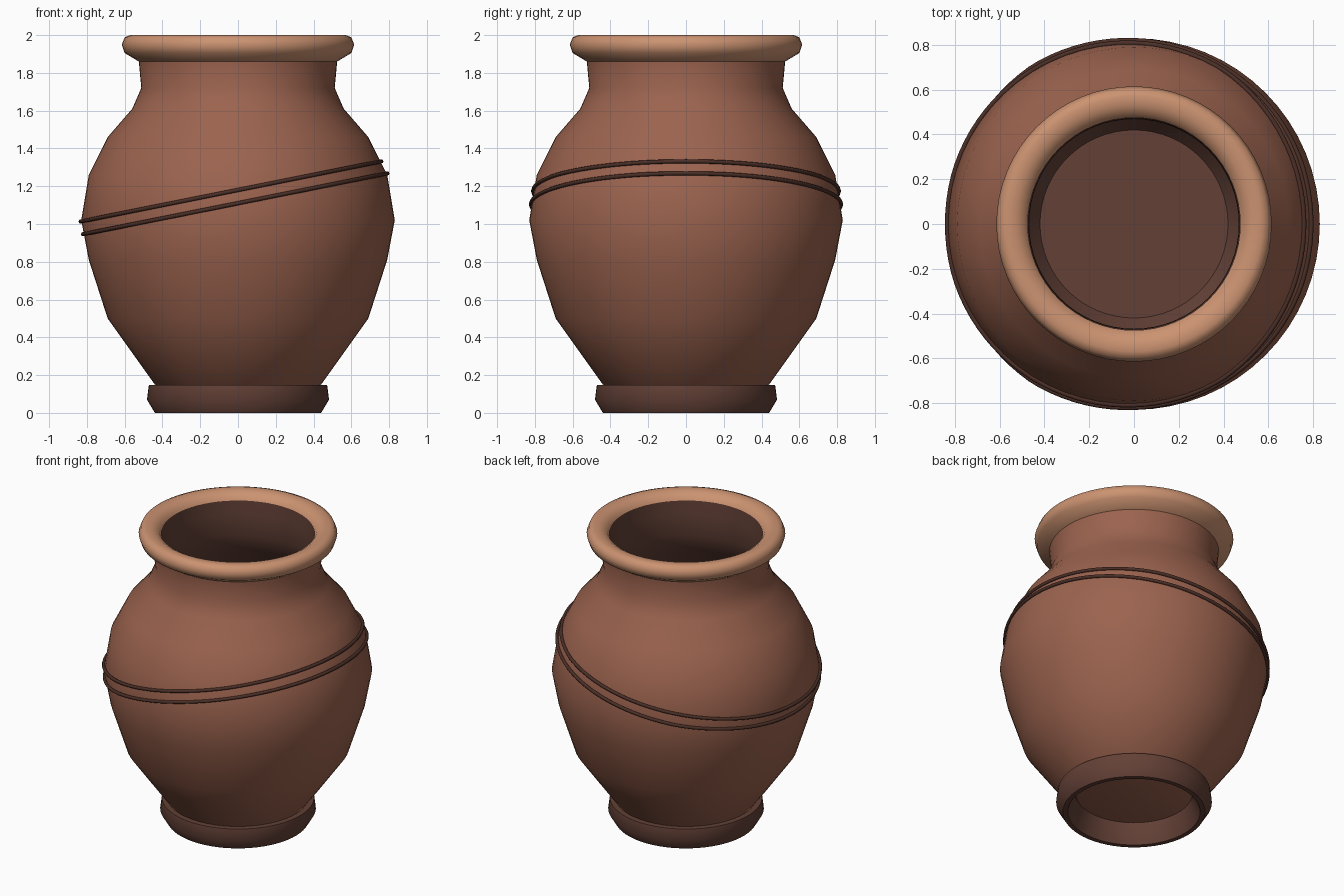
import bpy, bmesh, math

if "Cube" in bpy.data.objects:
    bpy.data.objects.remove(bpy.data.objects["Cube"])

SEGMENTS = 64


def material(name, rgb):
    m = bpy.data.materials.new(name)
    m.diffuse_color = (*rgb, 1)
    m.use_nodes = True
    m.node_tree.nodes["Principled BSDF"].inputs["Base Color"].default_value = m.diffuse_color
    return m


clay = material("clay", (0.33, 0.125, 0.077))
tan = material("tan_clay", (0.60, 0.29, 0.165))
dark = material("dark_clay", (0.125, 0.052, 0.037))
groove = material("band_clay", (0.07, 0.028, 0.02))


def finish(name, bm, mat, angle):
    mesh = bpy.data.meshes.new(name)
    bm.to_mesh(mesh)
    bm.free()
    obj = bpy.data.objects.new(name, mesh)
    bpy.context.collection.objects.link(obj)
    mesh.materials.append(mat)
    bpy.ops.object.select_all(action='DESELECT')
    obj.select_set(True)
    bpy.context.view_layer.objects.active = obj
    bpy.ops.object.shade_smooth_by_angle(angle=math.radians(angle))
    return obj


def skin(bm, rings, closed=False):
    """Bridge neighbouring vertex loops with quads."""
    pairs = list(zip(rings, rings[1:]))
    if closed:
        pairs.append((rings[-1], rings[0]))
    for a, b in pairs:
        n = len(a)
        for j in range(n):
            k = (j + 1) % n
            bm.faces.new((a[j], a[k], b[k], b[j]))
    bmesh.ops.remove_doubles(bm, verts=bm.verts, dist=1e-5)


def lathe(name, profile, mat, closed=False, angle=35):
    bm = bmesh.new()
    turn = [2 * math.pi * j / SEGMENTS for j in range(SEGMENTS)]
    rings = [[bm.verts.new((r * math.cos(t), r * math.sin(t), z)) for t in turn]
             for r, z in profile]
    skin(bm, rings, closed)
    return finish(name, bm, mat, angle)


# Outer wall, from the base up to the neck
wall = [(0.44, 0.15), (0.69, 0.50), (0.79, 0.81), (0.83, 1.02), (0.79, 1.26),
        (0.69, 1.46), (0.56, 1.61), (0.512, 1.72), (0.525, 1.86)]
lathe("body", [(0, 0.13), (0.40, 0.13)] + wall, clay)

# Dark inside wall and floor
inner = [(0.475, 1.95), (0.47, 1.86), (0.468, 1.72), (0.52, 1.59), (0.65, 1.44),
         (0.75, 1.25), (0.79, 1.02), (0.75, 0.82), (0.65, 0.52), (0.42, 0.18), (0, 0.18)]
lathe("interior", inner, dark)

# Rolled rim
lathe("rim", [(0.525, 1.86), (0.60, 1.905), (0.615, 1.95), (0.60, 1.988), (0.57, 2.0),
              (0.525, 1.995), (0.49, 1.975), (0.475, 1.95)], tan, closed=True, angle=50)

# Hollow foot ring
lathe("foot", [(0.41, 0.0), (0.44, 0.0), (0.482, 0.07), (0.472, 0.147),
               (0.36, 0.147), (0.36, 0.11)], dark, closed=True, angle=50)


def wall_radius(z):
    for (r0, z0), (r1, z1) in zip(wall, wall[1:]):
        if z0 <= z <= z1:
            return r0 + (r1 - r0) * (z - z0) / (z1 - z0)


def band(name, mid_z, slope=0.2, thick=0.011, steps=96, sides=8):
    """Thin tube that follows the wall in a tilted plane."""
    bm = bmesh.new()
    rings = []
    for i in range(steps):
        t = 2 * math.pi * i / steps
        r = 0.8
        for _ in range(8):
            z = mid_z + slope * r * math.cos(t)
            r = wall_radius(z) + 0.005
        ring = []
        for j in range(sides):
            a = -2 * math.pi * j / sides
            rr = r + thick * math.cos(a)
            ring.append(bm.verts.new((rr * math.cos(t), rr * math.sin(t),
                                      z + thick * math.sin(a))))
        rings.append(ring)
    skin(bm, rings, closed=True)
    bmesh.ops.recalc_face_normals(bm, faces=bm.faces)
    return finish(name, bm, groove, 60)


# Two slanted raised lines round the belly
band("upper_band", 1.18)
band("lower_band", 1.11)
